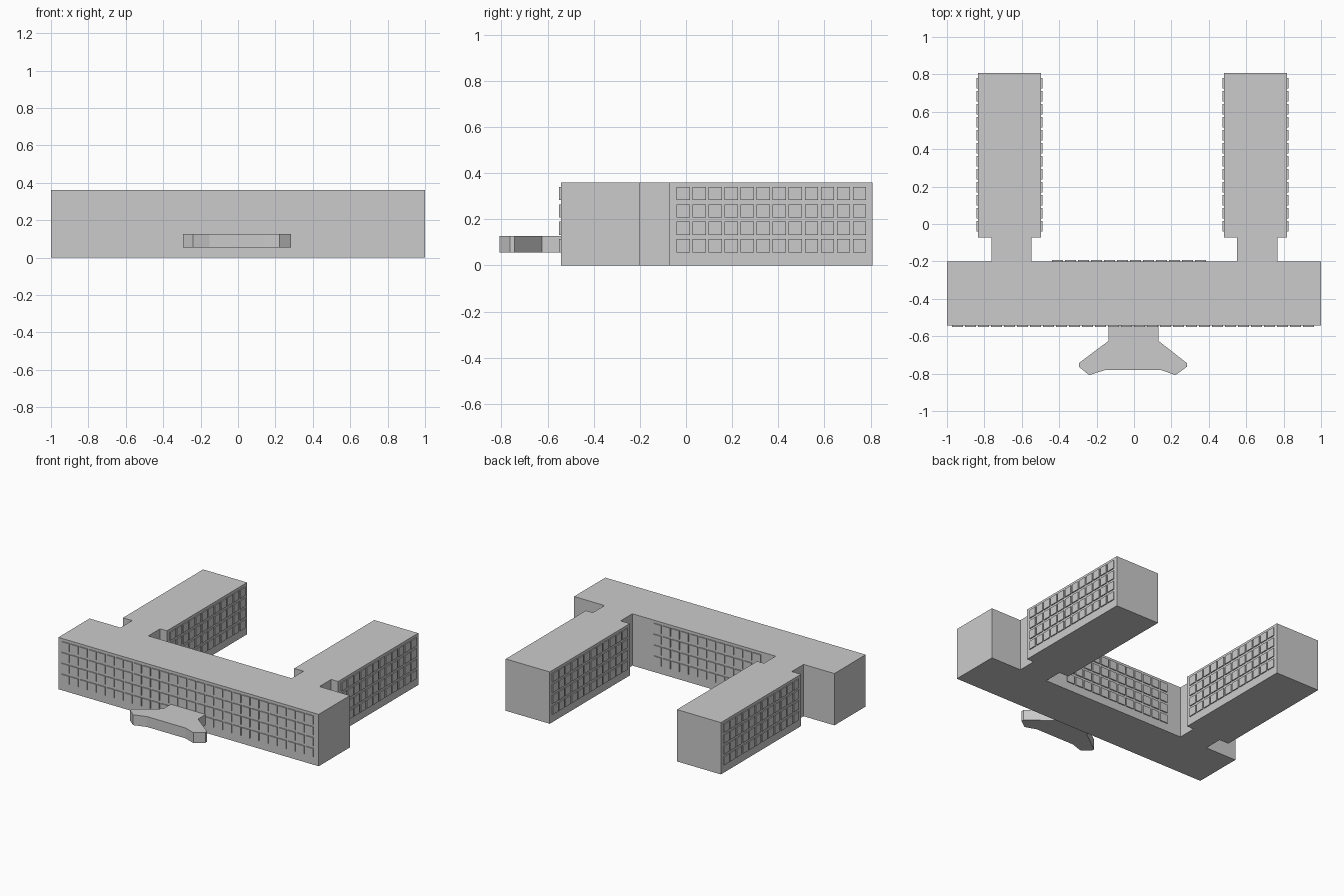
import bpy, bmesh
from mathutils import Vector

if "Cube" in bpy.data.objects:
    bpy.data.objects.remove(bpy.data.objects["Cube"])


def finish(name, bm):
    bmesh.ops.recalc_face_normals(bm, faces=bm.faces[:])
    mesh = bpy.data.meshes.new(name)
    bm.to_mesh(mesh)
    bm.free()
    ob = bpy.data.objects.new(name, mesh)
    bpy.context.collection.objects.link(ob)
    return ob


def extrude_outline(name, points, z0, z1):
    bm = bmesh.new()
    face = bm.faces.new([bm.verts.new((x, y, z0)) for x, y in points])
    res = bmesh.ops.extrude_face_region(bm, geom=[face])
    top = [v for v in res["geom"] if isinstance(v, bmesh.types.BMVert)]
    bmesh.ops.translate(bm, verts=top, vec=(0, 0, z1 - z0))
    return finish(name, bm)


PANE, PITCH, ROW_PITCH, DEPTH = 0.058, 0.0695, 0.0755, 0.014


def window_grid(name, along, start, wall, count):
    """Four rows of raised panes straddling a wall; along is 'x' or 'y'."""
    bm = bmesh.new()
    for i in range(count):
        for j in range(4):
            a = start + PANE / 2 + i * PITCH
            z = 0.085 + j * ROW_PITCH
            centre = Vector((a, wall, z) if along == "x" else (wall, a, z))
            size = (PANE, DEPTH, PANE) if along == "x" else (DEPTH, PANE, PANE)
            cube = bmesh.ops.create_cube(bm, size=1)["verts"]
            bmesh.ops.scale(bm, verts=cube, vec=size)
            bmesh.ops.translate(bm, verts=cube, vec=centre)
    return finish(name, bm)


# Building shell: front block, two necks and two rear wings as one outline
FRONT, REAR, NECK_END, WING_END = -0.543, -0.2, -0.071, 0.808
WINGS = (0.481, -0.834)          # inner-left x of each wing, right one first
WING_W, NECK_IN, NECK_OUT = 0.338, 0.071, 0.285
outline = [(-1, FRONT), (1, FRONT), (1, REAR)]
for x in WINGS:
    outline += [(x + NECK_OUT, REAR), (x + NECK_OUT, NECK_END),
                (x + WING_W, NECK_END), (x + WING_W, WING_END),
                (x, WING_END), (x, NECK_END),
                (x + NECK_IN, NECK_END), (x + NECK_IN, REAR)]
outline.append((-1, REAR))
extrude_outline("building_shell", outline, 0, 0.36)

# Entrance canopy with splayed ends
canopy = [(-0.136, FRONT + 0.005), (-0.136, -0.625), (-0.295, -0.744), (-0.295, -0.763),
          (-0.24, -0.808), (-0.152, -0.78), (0.142, -0.78), (0.222, -0.808),
          (0.283, -0.763), (0.283, -0.744), (0.131, -0.625), (0.131, FRONT + 0.005)]
extrude_outline("entrance_canopy", canopy, 0.055, 0.127)

# Windows on the front, the courtyard wall and both sides of each wing
window_grid("front_windows", "x", -0.973, FRONT, 28)
window_grid("courtyard_windows", "x", -0.438, REAR, 12)
for side, x in zip(("right", "left"), WINGS):
    window_grid(side + "_wing_west_windows", "y", -0.041, x, 12)
    window_grid(side + "_wing_east_windows", "y", -0.041, x + WING_W, 12)
